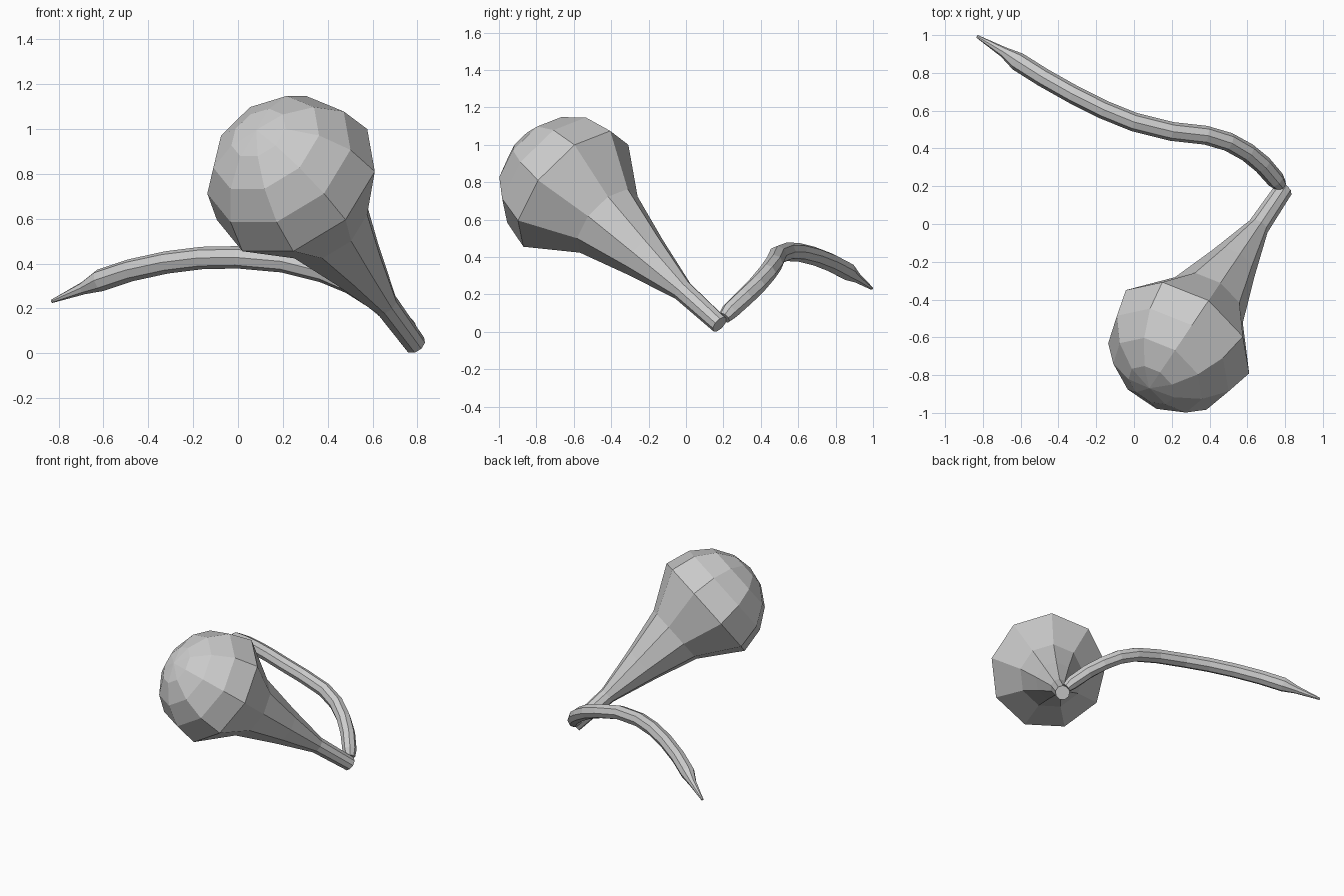
import bpy, bmesh
from math import sin, cos, pi, radians
from mathutils import Vector

if "Cube" in bpy.data.objects:
    bpy.data.objects.remove(bpy.data.objects["Cube"])


def loft(name, stations, sides):
    """Skin rings of given centre and radius along a path, closing both ends."""
    bm = bmesh.new()
    pts = [Vector(p) for p, r in stations]
    rings = []
    for i, (p, r) in enumerate(stations):
        t = (pts[min(i + 1, len(pts) - 1)] - pts[max(i - 1, 0)]).normalized()
        up = (Vector((0, 0, 1)) - t * t.z).normalized()
        side = t.cross(up)
        if r == 0:
            rings.append([bm.verts.new(pts[i])])
            continue
        rings.append([bm.verts.new(pts[i] + r * (up * cos(a) + side * sin(a)))
                      for a in (2 * pi * k / sides for k in range(sides))])
    for a, b in zip(rings, rings[1:]):
        for k in range(sides):
            n = (k + 1) % sides
            if len(b) == 1:
                bm.faces.new((a[k], a[n], b[0]))
            else:
                bm.faces.new((a[k], a[n], b[n], b[k]))
    for ring in (rings[0], rings[-1]):
        if len(ring) > 1:
            bm.faces.new(ring)
    bmesh.ops.recalc_face_normals(bm, faces=bm.faces)
    mesh = bpy.data.meshes.new(name)
    bm.to_mesh(mesh)
    bm.free()
    obj = bpy.data.objects.new(name, mesh)
    bpy.context.collection.objects.link(obj)
    return obj


# Bulb: flared neck ending in a hemisphere, nine sides, along a tilted axis
foot = Vector((0.79, 0.18, 0.04))
centre = Vector((0.26, -0.605, 0.755))
length = (centre - foot).length
axis = (centre - foot).normalized()
R = 0.40
profile = [(0, 0.05), (0.3, 0.058), (0.61, 0.135), (0.91, 0.22), (length, R)]
for lat in (25, 48, 70):
    profile.append((length + R * sin(radians(lat)), R * cos(radians(lat))))
profile.append((length + R, 0))
loft("bulb", [(foot + axis * t, r) for t, r in profile], 9)

# Stem: curved tube with a pointed tip
loft("stem", [
    ((0.775, 0.205, 0.075), 0.035),
    ((0.75, 0.235, 0.11), 0.048),
    ((0.68, 0.315, 0.185), 0.05),
    ((0.60, 0.38, 0.25), 0.05),
    ((0.50, 0.435, 0.315), 0.05),
    ((0.38, 0.47, 0.365), 0.05),
    ((0.20, 0.49, 0.41), 0.05),
    ((0.00, 0.54, 0.428), 0.05),
    ((-0.16, 0.605, 0.425), 0.05),
    ((-0.32, 0.685, 0.405), 0.05),
    ((-0.48, 0.775, 0.37), 0.05),
    ((-0.615, 0.86, 0.325), 0.05),
    ((-0.69, 0.91, 0.29), 0.028),
    ((-0.83, 0.993, 0.232), 0.008),
], 8)
